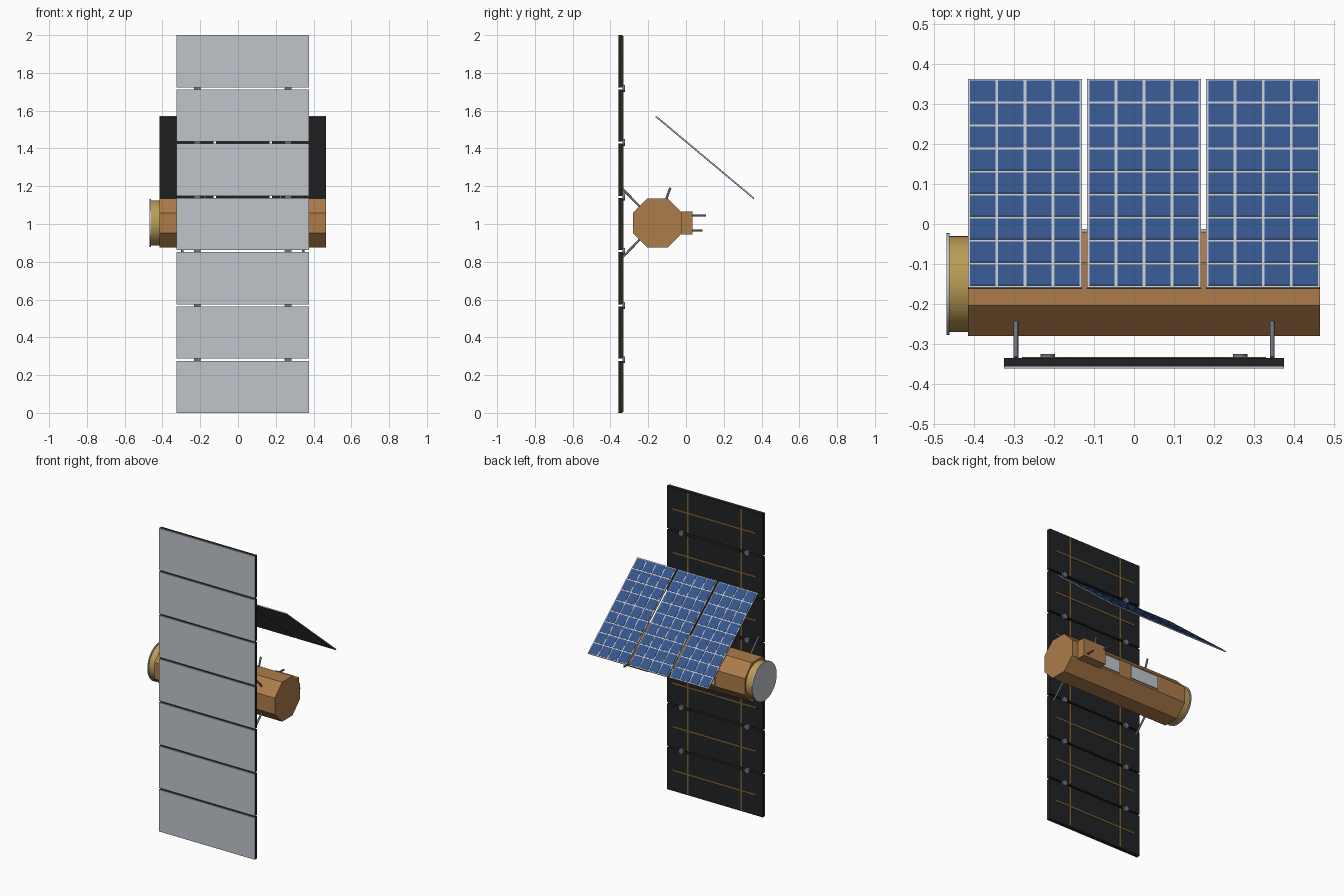
import bpy, bmesh, math
from mathutils import Vector, Matrix

if "Cube" in bpy.data.objects:
    bpy.data.objects.remove(bpy.data.objects["Cube"])

CX = 0.025            # shared centre line of body and panels
BY, BZ = -0.15, 1.005  # body axis


def material(name, r, g, b):
    m = bpy.data.materials.new(name)
    m.diffuse_color = (r, g, b, 1)
    m.use_nodes = True
    m.node_tree.nodes["Principled BSDF"].inputs["Base Color"].default_value = m.diffuse_color
    return m


FOIL = material("copper_foil", 0.42, 0.20, 0.07)
GOLD = material("gold_foil", 0.50, 0.33, 0.09)
BLACK = material("black_composite", 0.015, 0.016, 0.018)
DARK = material("dark_grey", 0.08, 0.08, 0.085)
STEEL = material("steel", 0.16, 0.18, 0.20)
LIGHT = material("light_grey", 0.53, 0.56, 0.60)
BLUE = material("solar_blue", 0.035, 0.09, 0.26)
WIRE = material("harness", 0.22, 0.12, 0.03)


def finish(name, bm, mat, smooth=False, matrix=None):
    bmesh.ops.recalc_face_normals(bm, faces=bm.faces)
    me = bpy.data.meshes.new(name)
    bm.to_mesh(me)
    bm.free()
    me.materials.append(mat)
    ob = bpy.data.objects.new(name, me)
    bpy.context.collection.objects.link(ob)
    if matrix:
        ob.matrix_world = matrix
    if smooth:
        bpy.ops.object.select_all(action='DESELECT')
        ob.select_set(True)
        bpy.context.view_layer.objects.active = ob
        bpy.ops.object.shade_smooth_by_angle(angle=math.radians(40))
    return ob


def add_box(bm, x0, x1, y0, y1, z0, z1):
    m = Matrix.Translation(((x0 + x1) / 2, (y0 + y1) / 2, (z0 + z1) / 2))
    m = m @ Matrix.Diagonal((x1 - x0, y1 - y0, z1 - z0, 1))
    bmesh.ops.create_cube(bm, size=1, matrix=m)


def box(name, mat, *dims):
    bm = bmesh.new()
    add_box(bm, *dims)
    return finish(name, bm, mat)


def add_rod(bm, a, b, r, segments=12, turn=0):
    a, b = Vector(a), Vector(b)
    rot = (b - a).to_track_quat('Z', 'Y').to_matrix().to_4x4()
    m = Matrix.Translation((a + b) / 2) @ rot @ Matrix.Rotation(turn, 4, 'Z')
    bmesh.ops.create_cone(bm, cap_ends=True, segments=segments, radius1=r,
                          radius2=r, depth=(b - a).length, matrix=m)


def rod(name, mat, a, b, r, segments=12, turn=0, smooth=True):
    bm = bmesh.new()
    add_rod(bm, a, b, r, segments, turn)
    return finish(name, bm, mat, smooth)


# Octagonal bus, end drum and its cap
rod("bus_body", FOIL, (-0.415, BY, BZ), (0.465, BY, BZ),
    0.13 / math.cos(math.pi / 8), 8, math.pi / 8, False)
rod("end_drum", GOLD, (-0.463, BY, BZ), (-0.41, BY, BZ), 0.12, 48)
rod("drum_cap", LIGHT, (-0.468, BY, BZ), (-0.461, BY, BZ), 0.127, 48)

# Equipment box, its two rods and the radiator plates on the back face
box("equipment_box", FOIL, 0.25, 0.42, -0.025, 0.035, 0.945, 1.065)
rod("upper_probe", DARK, (0.26, 0.03, 1.045), (0.26, 0.105, 1.045), 0.006)
rod("lower_probe", DARK, (0.39, 0.03, 0.965), (0.39, 0.088, 0.965), 0.006)
for i, (x0, x1) in enumerate(((-0.2, 0.01), (0.10, 0.25))):
    box(f"radiator_plate_{i}", LIGHT, x0, x1, -0.025, -0.013, 0.962, 1.048)

# Antennas on top of the bus, struts to the radar wing
for i, s in enumerate((-1, 1)):
    x = CX + s * 0.2
    rod(f"top_antenna_{i}", STEEL, (x, -0.107, 1.125), (x, -0.083, 1.192), 0.006)
    x = CX + s * 0.32
    for j, t in enumerate((-1, 1)):
        rod(f"wing_strut_{i}_{j}", STEEL, (x, -0.335, BZ + t * 0.18),
            (x, -0.243, BZ + t * 0.085), 0.006)

# Radar wing: seven stacked panels with harness lines on the back
PITCH, HEIGHT = 2.011 / 7, 0.276
for i in range(7):
    z0 = i * PITCH
    z1 = z0 + HEIGHT
    box(f"radar_face_{i}", LIGHT, CX - 0.35, CX + 0.35, -0.361, -0.356, z0, z1)
    box(f"radar_panel_{i}", BLACK, CX - 0.35, CX + 0.35, -0.356, -0.335, z0, z1)
    bm = bmesh.new()
    zm = (z0 + z1) / 2
    add_box(bm, CX - 0.305, CX + 0.305, -0.336, -0.332, zm - 0.005, zm + 0.005)
    for s in (-1, 1):
        x = CX + s * 0.195
        add_box(bm, x - 0.005, x + 0.005, -0.336, -0.3315, z0 + 0.005, z1 - 0.005)
    finish(f"harness_{i}", bm, WIRE)
    if i:
        for s, side in ((-1, "left"), (1, "right")):
            x, z = CX + s * 0.24, z0 - (PITCH - HEIGHT) / 2
            rod(f"hinge_{side}_{i}", STEEL, (x, -0.337, z), (x, -0.324, z), 0.018, 20)

# Solar array: three tilted panels, local x across, y up the slope, z outward
up = Vector((0, -0.52, 0.435))
L = up.length
up.normalize()
right = Vector((-1, 0, 0))
out = right.cross(up)
COLS, ROWS, W = 4, 9, 0.285
for k in range(3):
    m = Matrix((right, up, out)).transposed().to_4x4()
    m.translation = (CX + (k - 1) * 0.2975, 0.10, 1.3525)
    bm = bmesh.new()
    add_box(bm, -W / 2, W / 2, -L / 2, L / 2, -0.001, 0.003)
    finish(f"solar_frame_{k}", bm, LIGHT, matrix=m)
    bm = bmesh.new()
    add_box(bm, -W / 2, W / 2, -L / 2, L / 2, -0.004, -0.001)
    finish(f"solar_backing_{k}", bm, DARK, matrix=m)
    bm = bmesh.new()
    cw, ch = (W - 0.005) / COLS, (L - 0.005) / ROWS
    for c in range(COLS):
        for r in range(ROWS):
            x = (c - (COLS - 1) / 2) * cw
            y = (r - (ROWS - 1) / 2) * ch
            add_box(bm, x - cw / 2 + 0.0035, x + cw / 2 - 0.0035,
                    y - ch / 2 + 0.0035, y + ch / 2 - 0.0035, 0.002, 0.0045)
    finish(f"solar_cells_{k}", bm, BLUE, matrix=m)
